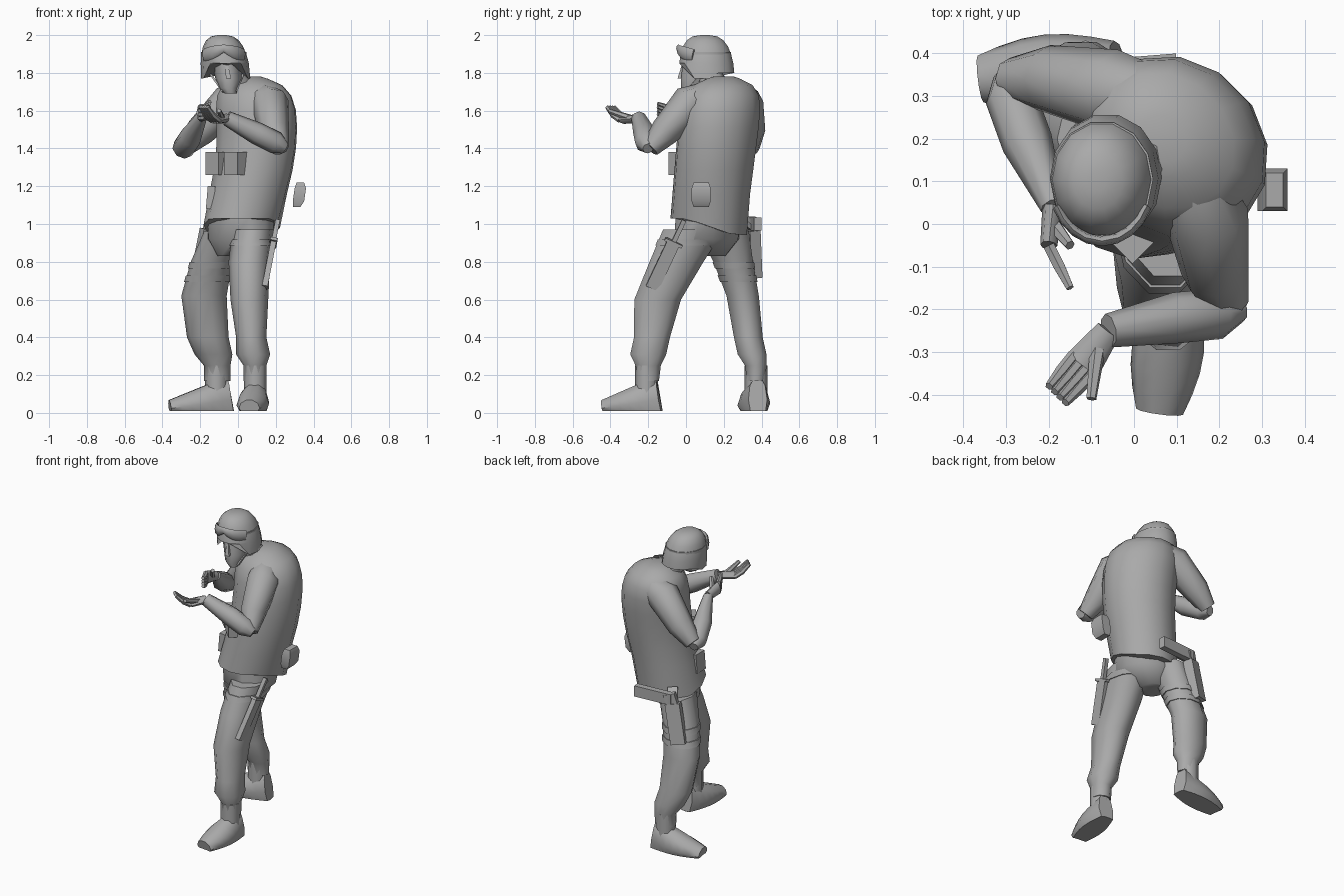
import bpy
import bmesh
from math import sin, cos, pi, tau, sqrt, radians
from mathutils import Vector

default_cube = bpy.data.objects.get("Cube")
if default_cube:
    bpy.data.objects.remove(default_cube, do_unlink=True)

COLOUR = (.4, .4, .4, 1)
grey = bpy.data.materials.new("plain grey")
grey.use_nodes = True
grey.diffuse_color = COLOUR
grey.node_tree.nodes["Principled BSDF"].inputs["Base Color"].default_value = COLOUR

ACROSS = Vector((1, 0, 0))
ALONG = Vector((0, 1, 0))
UP = Vector((0, 0, 1))
CHEST_SIDE = Vector((1, -1, 0)).normalized()


def mix(start, end, amount):
    """Blend two points or two whole rings."""
    return tuple(p + (q - p) * amount for p, q in zip(start, end))


def loft(name, rings, sides=10, side=ACROSS, level=False, adjust=None):
    """Skin closed rings (x, y, z, half width, optional half depth).
    Rings lie level or square to their path, with their width along side."""
    bm = bmesh.new()
    centres = [Vector(ring[:3]) for ring in rings]
    last = len(rings) - 1
    boxy = sides == 4
    start_angle = pi / sides if boxy else 0
    grow = sqrt(2) if boxy else 1
    loops = []
    for index, ring in enumerate(rings):
        path = centres[min(index + 1, last)] - centres[max(index - 1, 0)]
        normal = UP if level else path.normalized()
        wide = (side - normal * side.dot(normal)).normalized()
        deep = normal.cross(wide)
        loop = []
        for step in range(sides):
            angle = start_angle + tau * step / sides
            offset = wide * ring[3] * cos(angle) + deep * ring[-1] * sin(angle)
            point = centres[index] + offset * grow
            if adjust:
                adjust(point, index)
            loop.append(bm.verts.new(point))
        loops.append(loop)
    for lower, upper in zip(loops, loops[1:]):
        for step in range(sides):
            following = (step + 1) % sides
            bm.faces.new((lower[step], lower[following], upper[following], upper[step]))
    bm.faces.new(loops[0])
    bm.faces.new(loops[-1])
    bmesh.ops.recalc_face_normals(bm, faces=bm.faces)
    mesh = bpy.data.meshes.new(name)
    bm.to_mesh(mesh)
    bm.free()
    mesh.materials.append(grey)
    part = bpy.data.objects.new(name, mesh)
    bpy.context.collection.objects.link(part)
    bpy.ops.object.select_all(action='DESELECT')
    part.select_set(True)
    bpy.context.view_layer.objects.active = part
    bpy.ops.object.shade_smooth_by_angle(angle=radians(50))


def bar(name, start, end, width, depth, side=ALONG):
    """Straight box between two points."""
    loft(name, [(*start, width, depth), (*end, width, depth)], 4, side)


def drop_hem(point, index):
    """Let the vest hang lower at the back."""
    if index == 0:
        point.z -= .35 * min(max(point.y, 0), .25)


# Vest: nearly straight sides that round off quickly at the shoulders
vest_rings = []
for step in range(10):
    t = sin(pi / 2 * step / 9)
    width = max((.2 + .04 * t) * sqrt(1 - t ** 12), .06)
    centre = (.02 + .08 * sin(pi * t * .8), .12 + .08 * t, 1.03 + .75 * t)
    vest_rings.append((*centre, width, width * (1.03 - .18 * t)))
loft("vest", vest_rings, 14, CHEST_SIDE, level=True, adjust=drop_hem)

# Pelvis
loft("pelvis", [
    (-.03, .13, .83, .08, .08), (.01, .11, .92, .19, .16),
    (.02, .12, 1.05, .18, .18)], 12, CHEST_SIDE, level=True)

# Chest pouches
chest_front = Vector((-.06, .02, 1.32))
for label, sign in (("left", 1), ("right", -1)):
    middle = chest_front + CHEST_SIDE * sign * .07
    bar(label + "_chest_pouch", middle - UP * .06, middle + UP * .06, .05, .04, CHEST_SIDE)

# Legs from ankle to hip, with cuffs above the boots
left_leg = [
    (.09, -.2, .17, .06, .06), (.09, -.2, .25, .06, .07), (.08, -.2, .31, .09, .1),
    (.07, -.18, .4, .08, .1), (.06, -.15, .6, .1, .13), (.06, -.05, .8, .11, .15),
    (.08, .04, .97, .11, .17)]
right_leg = [
    (-.11, .37, .17, .07, .05), (-.11, .37, .25, .07, .06), (-.13, .35, .31, .1, .08),
    (-.16, .33, .4, .11, .08), (-.18, .3, .62, .12, .09), (-.14, .25, .8, .11, .11),
    (-.08, .2, .96, .1, .14)]
loft("left_leg", left_leg, level=True)
loft("right_leg", right_leg, level=True)


def strap(name, lower, upper, amount):
    """Thin band wrapped around part of a leg."""
    band = [mix(lower, upper, amount), mix(lower, upper, amount + .2)]
    loft(name, [(*ring[:3], ring[3] + .006, ring[4] + .006) for ring in band], level=True)


strap("left_thigh_strap", left_leg[-2], left_leg[-1], .5)
strap("right_upper_strap", right_leg[-3], right_leg[-2], .8)
strap("right_lower_strap", right_leg[-3], right_leg[-2], .4)


def press_sole(point, index):
    """Flatten the underside of a boot."""
    point.z = max(point.z, .01)


def boot(name, heel, toe):
    rings = []
    for step in range(7):
        t = step / 6
        x, y, floor = mix(heel, toe, t)
        height = .2 - .13 * t
        rings.append((x, y, height * .35, .05 + .035 * sin(pi * t * .95), height * .65))
    loft(name, rings, 10, (toe - heel).cross(UP), adjust=press_sole)
    ankle = heel.lerp(toe, .23)
    loft(name + "_shaft", [(*ankle, .06), (*(ankle + UP * .25), .06)], 8, adjust=press_sole)


boot("left_boot", Vector((.1, -.14, 0)), Vector((.06, -.44, 0)))
boot("right_boot", Vector((-.04, .38, 0)), Vector((-.36, .34, 0)))

# Arms: sleeves from shoulder to elbow, then forearms to the wrist
left_wrist = Vector((-.06, -.25, 1.56))
right_wrist = Vector((-.19, .04, 1.57))
loft("left_upper_arm", [
    (.13, .1, 1.67, .08), (.17, .02, 1.64, .1),
    (.19, -.11, 1.49, .08), (.22, -.19, 1.4, .05)], 8)
loft("left_forearm", [
    (.25, -.2, 1.4, .03), (.2, -.21, 1.43, .06),
    (.1, -.22, 1.48, .06), (*left_wrist, .04)], 8, UP)
loft("right_upper_arm", [
    (.04, .29, 1.67, .08), (-.05, .31, 1.64, .1),
    (-.2, .34, 1.49, .08), (-.29, .34, 1.4, .05)], 8, ALONG)
loft("right_forearm", [
    (-.3, .35, 1.38, .03), (-.29, .3, 1.4, .06),
    (-.25, .19, 1.46, .06), (*right_wrist, .03)], 8, UP)


def hand(label, wrist, knuckles, fingertips, thumb_tip, across):
    """Flat palm, four tapering fingers and a thumb."""
    loft(label + "_palm", [(*wrist, .03, .025), (*knuckles, .045, .02)], 8, across)
    for finger in range(4):
        spread = across * (finger - 1.5) * .02
        root, tip = knuckles + spread, fingertips + spread * .9
        bend = root.lerp(tip, .5) - UP * .01
        loft(label + "_finger", [(*root, .015), (*bend, .015), (*tip, .01)], 6, across)
    base = wrist.lerp(knuckles, .4)
    loft(label + "_thumb", [(*base, .02), (*thumb_tip, .012)], 6, across)


hand("left", left_wrist, Vector((-.12, -.33, 1.55)), Vector((-.18, -.4, 1.62)),
     Vector((-.1, -.41, 1.6)), CHEST_SIDE)
hand("right", right_wrist, Vector((-.2, -.05, 1.59)), Vector((-.15, -.15, 1.61)),
     Vector((-.15, -.05, 1.65)), UP)

# Head
loft("neck", [(.03, .17, 1.69, .08), (-.04, .1, 1.83, .06)], 8)
loft("head", [
    (-.04, .01, 1.69, .03), (-.05, .03, 1.72, .05, .06),
    (-.05, .06, 1.77, .07, .09), (-.07, .08, 1.89, .08, .1)], level=True)
loft("nose", [(-.05, -.025, 1.77, .014, .02), (-.06, -.015, 1.84, .008)], 4, level=True)
loft("mouth", [(-.05, -.01, 1.73, .02, .015), (-.05, -.01, 1.74, .02, .015)], 6)


def shape_rim(point, index):
    """Raise the helmet rim above the face and dip it over the ears."""
    if index == 0:
        if point.y < .03:
            point.z += .05
        elif point.y < .17:
            point.z -= .03


# Helmet dome, leaning slightly to the right
helmet_rings = []
for step in range(7):
    tilt = pi / 2 * step / 6
    size = max(.13 * abs(cos(tilt)) ** .6, .02)
    rise = sin(tilt)
    helmet_rings.append((-.065 - .02 * rise, .11 - .01 * rise, 1.8 + .2 * rise, size, size * 1.15))
loft("helmet", helmet_rings, 14, level=True, adjust=shape_rim)

# Goggles wrapped around the brow, narrow at the bridge
goggle_rings = []
for step in range(-4, 5):
    turn = step * .28
    height = .02 + .015 * abs(sin(turn * 2))
    goggle_rings.append((-.075 + .115 * sin(turn), .1 - .14 * cos(turn),
                         1.93 - .04 * abs(sin(turn)), height, .012))
loft("goggles", goggle_rings, 8, UP)
loft("goggle_strap", [(-.075, .105, z, .12, .137) for z in (1.89, 1.91)], 14, level=True)

# Chin straps
for label, sign in (("left", 1), ("right", -1)):
    bar(label + "_chin_strap", (-.06 + sign * .09, .09, 1.8),
        (-.045 + sign * .035, .01, 1.7), .01, .005)

# Belt pouches
loft("left_hip_pouch", [
    (.31, .08, 1.09, .02, .04), (.32, .08, 1.12, .03, .05),
    (.33, .08, 1.19, .03, .05), (.33, .08, 1.22, .02, .04)], 4, level=True)
bar("right_hip_pouch", (-.15, .08, 1.08), (-.14, .08, 1.2), .045, .02)

# Knife on the left thigh
sheath_tip = (.14, -.18, .66)
handle_end = (.21, -.01, 1.02)
guard = mix(sheath_tip, handle_end, .65)
bar("knife_sheath", sheath_tip, guard, .035, .015)
bar("knife_guard", guard, mix(sheath_tip, handle_end, .69), .05, .02)
bar("knife_handle", guard, handle_end, .012, .012)

# Sidearm and holster on the outside of the right thigh
holster_side = Vector((1, .4, 0))
holster_foot = (-.2, .36, .72)
holster_top = (-.15, .35, .97)
grip_end = (.1, .38, 1)
bar("holster", holster_foot, holster_top, .045, .03, holster_side)
bar("holster_hanger", holster_top, (-.1, .28, 1.03), .03, .012, holster_side)
bar("sidearm_slide", mix(holster_foot, holster_top, .9), (-.13, .36, 1.03), .035, .02, holster_side)
bar("sidearm_grip", (-.15, .36, 1), grip_end, .035, .02, UP)
